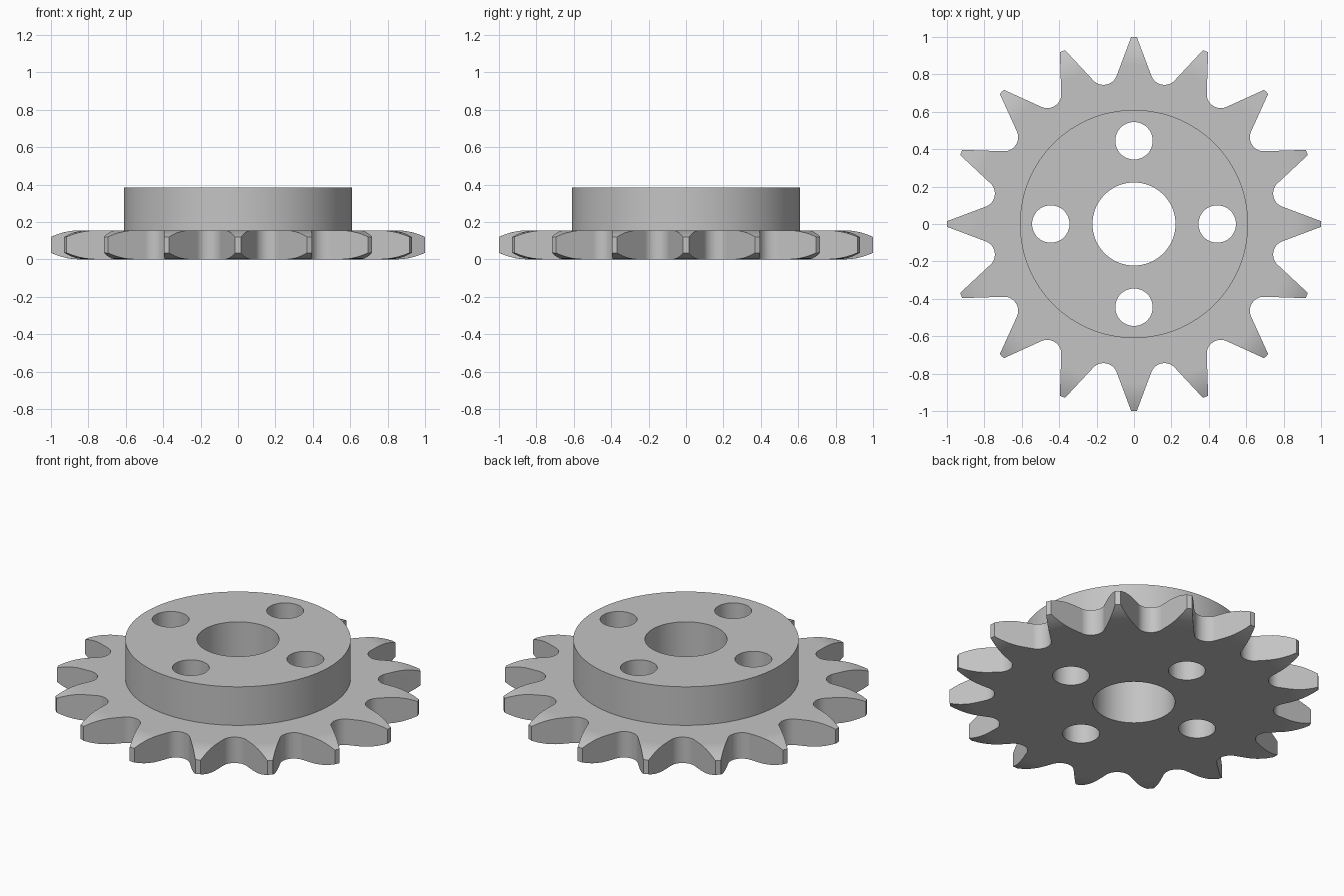
import bpy, bmesh
from math import radians, pi, cos, sin
from mathutils import Matrix, Vector

cube = bpy.data.objects.get("Cube")
if cube:
    bpy.data.objects.remove(cube, do_unlink=True)

TEETH = 16
THICK, HUB_TOP = 0.155, 0.385
BORE_R, HUB_R, TIP_R = 0.222, 0.61, 1.0

steel = bpy.data.materials.new("plain grey steel")
steel.use_nodes = True
grey = (0.55, 0.55, 0.55, 1)
steel.diffuse_color = grey
steel.node_tree.nodes["Principled BSDF"].inputs["Base Color"].default_value = grey


def make_object(name, bm):
    bmesh.ops.recalc_face_normals(bm, faces=bm.faces)
    mesh = bpy.data.meshes.new(name)
    bm.to_mesh(mesh)
    bm.free()
    mesh.materials.append(steel)
    obj = bpy.data.objects.new(name, mesh)
    bpy.context.collection.objects.link(obj)
    return obj


def add_prism(bm, outline, angle=0.0):
    """Upright prism from a flat outline, turned about the z axis."""
    turn = Matrix.Rotation(angle, 4, 'Z')
    face = bm.faces.new([bm.verts.new(turn @ Vector((x, y, -0.2))) for x, y in outline])
    top = bmesh.ops.extrude_face_region(bm, geom=[face])["geom"]
    bmesh.ops.translate(bm, vec=(0, 0, 1),
                        verts=[v for v in top if isinstance(v, bmesh.types.BMVert)])


def arc(cx, cy, r, start, end, steps):
    return [(cx + r * cos(start + (end - start) * i / steps),
             cy + r * sin(start + (end - start) * i / steps)) for i in range(steps + 1)]


# Turned blank: toothed disc with rounded rim faces, and the hub above it
rim = []
for i in range(6):
    t = i / 5
    rim.append((0.85 + (TIP_R - 0.85) * t, 0.035 * t * t))
profile = [(BORE_R, 0)] + rim + [(r, THICK - z) for r, z in reversed(rim)]
profile += [(HUB_R, THICK), (HUB_R, HUB_TOP), (BORE_R, HUB_TOP)]
bm = bmesh.new()
ring = [bm.verts.new((r, 0, z)) for r, z in profile]
edges = [bm.edges.new((ring[i - 1], ring[i])) for i in range(len(ring))]
bmesh.ops.spin(bm, geom=ring + edges, cent=(0, 0, 0), axis=(0, 0, 1),
               angle=2 * pi, steps=128, use_duplicate=False)
bmesh.ops.remove_doubles(bm, verts=bm.verts, dist=1e-4)
sprocket = make_object("sprocket", bm)

# Cutter: rounded gaps between the teeth and four through holes
flank = radians(31.8)
gap = arc(0.835, 0, 0.075, pi / 2 + flank, 3 * pi / 2 - flank, 14)
reach = 0.235
x, y = gap[0]
out = (x + reach * cos(flank), y + reach * sin(flank))
gap = [out] + gap + [(out[0], -out[1]), (1.2, 0)]
bm = bmesh.new()
for i in range(TEETH):
    add_prism(bm, gap, (i + 0.5) * 2 * pi / TEETH)
hole = arc(0.445, 0, 0.1, 0, 2 * pi, 48)[:-1]
for i in range(4):
    add_prism(bm, hole, i * pi / 2)
cutter = make_object("gap_and_hole_cutter", bm)
cutter.hide_render = True

# Cut the blank, then drop the cutter
bpy.ops.object.select_all(action='DESELECT')
bpy.context.view_layer.objects.active = sprocket
sprocket.select_set(True)
cut = sprocket.modifiers.new("cut", 'BOOLEAN')
cut.operation, cut.solver, cut.object = 'DIFFERENCE', 'EXACT', cutter
bpy.ops.object.modifier_apply(modifier=cut.name)
bpy.data.objects.remove(cutter, do_unlink=True)

# Smooth round walls, keep machined edges crisp and flat faces flat
bpy.ops.object.shade_smooth_by_angle(angle=radians(30))
weighted = sprocket.modifiers.new("weighted normals", 'WEIGHTED_NORMAL')
weighted.keep_sharp = True
